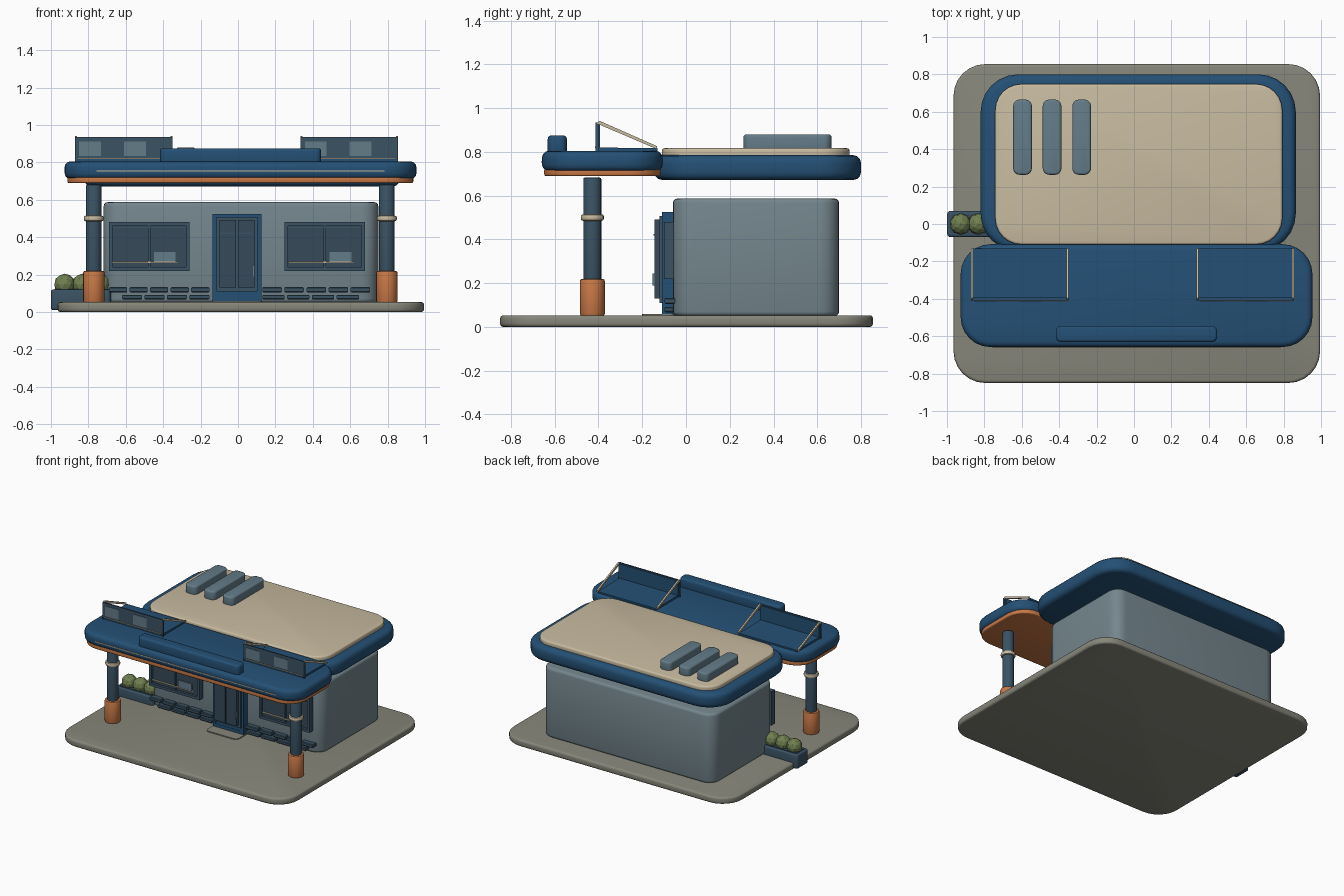
import bpy, bmesh, math

old = bpy.data.objects.get("Cube")
if old:
    bpy.data.objects.remove(old, do_unlink=True)


def material(name, code):
    def linear(v):
        return v / 12.92 if v < 0.04045 else ((v + 0.055) / 1.055) ** 2.4
    rgb = [linear(c / 255) for c in bytes.fromhex(code)] + [1]
    m = bpy.data.materials.new(name)
    m.use_nodes = True
    m.diffuse_color = rgb
    m.node_tree.nodes["Principled BSDF"].inputs["Base Color"].default_value = rgb
    return m


STONE = material("stone_grey", "86867A")
WALL = material("wall_grey", "74868D")
BLUE = material("deep_blue", "245075")
CREAM = material("warm_cream", "C8BBA0")
ORANGE = material("burnt_orange", "C87846")
SLATE = material("dark_slate", "3A5263")
GLASS = material("dark_glass", "364A5A")
METAL = material("pale_metal", "647C89")
LEAF = material("leaf_green", "6F7F50")


def finish(name, bm, mat, angle=35):
    bmesh.ops.recalc_face_normals(bm, faces=bm.faces)
    mesh = bpy.data.meshes.new(name)
    bm.to_mesh(mesh)
    bm.free()
    mesh.materials.append(mat)
    ob = bpy.data.objects.new(name, mesh)
    bpy.context.collection.objects.link(ob)
    if angle:
        bpy.ops.object.select_all(action="DESELECT")
        bpy.context.view_layer.objects.active = ob
        ob.select_set(True)
        bpy.ops.object.shade_smooth_by_angle(angle=math.radians(angle))
    return ob


def slab(name, x, y, z, mat, radius=0.0, edge=0.0, edge_steps=3):
    """Box between ranges, with rounded plan corners and softened rims."""
    bm = bmesh.new()
    bmesh.ops.create_cube(bm, size=1)
    for v in bm.verts:
        for i, (a, b) in enumerate((x, y, z)):
            v.co[i] = a if v.co[i] < 0 else b
    if radius:
        upright = [e for e in bm.edges if abs(e.verts[0].co.z - e.verts[1].co.z) > 1e-5]
        bmesh.ops.bevel(bm, geom=upright, offset=radius, segments=6,
                        profile=0.5, affect="EDGES")
    if edge:
        bm.normal_update()
        rims = [e for e in bm.edges
                if sum(abs(f.normal.z) > 0.9 for f in e.link_faces) == 1]
        bmesh.ops.bevel(bm, geom=rims, offset=edge, segments=edge_steps,
                        profile=0.5, affect="EDGES")
    return finish(name, bm, mat)


def round_post(name, x, y, z, radius, mat, edge):
    bm = bmesh.new()
    bmesh.ops.create_cone(bm, cap_ends=True, segments=20, radius1=radius,
                          radius2=radius, depth=z[1] - z[0])
    bmesh.ops.translate(bm, verts=bm.verts, vec=(x, y, sum(z) / 2))
    bm.normal_update()
    rims = [e for e in bm.edges
            if sum(abs(f.normal.z) > 0.9 for f in e.link_faces) == 1]
    bmesh.ops.bevel(bm, geom=rims, offset=edge, segments=2, profile=0.5, affect="EDGES")
    return finish(name, bm, mat)


def extrude_x(name, x, outline, mat, angle=35):
    """Side outline of (y, z) points pushed along x."""
    bm = bmesh.new()
    face = bm.faces.new([bm.verts.new((x[0], py, pz)) for py, pz in outline])
    new = bmesh.ops.extrude_face_region(bm, geom=[face])["geom"]
    bmesh.ops.translate(bm, vec=(x[1] - x[0], 0, 0),
                        verts=[g for g in new if isinstance(g, bmesh.types.BMVert)])
    return finish(name, bm, mat, angle)


# Ground, step and main building
slab("ground_slab", (-0.965, 0.995), (-0.85, 0.855), (0, 0.053), STONE, 0.17, 0.015)
slab("door_step", (-0.14, 0.13), (-0.2, -0.05), (0.045, 0.06), STONE, 0.03)
slab("building_walls", (-0.718, 0.75), (-0.06, 0.7), (0.05, 0.587), WALL, 0.09, 0.02)

# Main roof with pale top and vents
slab("main_roof", (-0.82, 0.865), (-0.145, 0.8), (0.672, 0.785), BLUE, 0.2, 0.035)
slab("roof_top", (-0.742, 0.793), (-0.11, 0.748), (0.77, 0.817), CREAM, 0.14, 0.012)
for i in range(3):
    cx = -0.596 + i * 0.158
    slab(f"roof_vent_{i + 1}", (cx - 0.05, cx + 0.05), (0.263, 0.665),
         (0.8, 0.88), METAL, 0.035, 0.012)

# Front canopy, trim, stripe and raised sign bar
slab("canopy", (-0.927, 0.954), (-0.658, -0.108), (0.712, 0.805), BLUE, 0.16, 0.03)
slab("canopy_trim", (-0.912, 0.937), (-0.648, -0.116), (0.69, 0.725), ORANGE, 0.15, 0.008)
slab("canopy_stripe", (-0.757, 0.783), (-0.662, -0.655), (0.751, 0.757), CREAM)
slab("sign_bar", (-0.418, 0.445), (-0.632, -0.545), (0.79, 0.875), BLUE, 0.03, 0.015)

# Roof boards: bent sheet, framed face, panes and end braces
SHEET = [(-0.405, 0.93), (-0.405, 0.805), (-0.13, 0.805),
         (-0.13, 0.817), (-0.393, 0.82), (-0.393, 0.93)]
BRACE = [(-0.408, 0.93), (-0.395, 0.942), (-0.132, 0.826), (-0.132, 0.812)]
for side, cx in (("right", -0.611), ("left", 0.595)):
    extrude_x(f"{side}_roof_board", (cx - 0.25, cx + 0.25), SHEET, BLUE)
    slab(f"{side}_board_face", (cx - 0.25, cx + 0.25), (-0.411, -0.404), (0.818, 0.935), SLATE)
    slab(f"{side}_board_line", (cx - 0.245, cx + 0.245), (-0.415, -0.409), (0.818, 0.824), CREAM)
    for k, px in enumerate((-0.18, 0.06)):
        slab(f"{side}_board_pane_{k + 1}", (cx + px - 0.058, cx + px + 0.058),
             (-0.414, -0.408), (0.835, 0.912), METAL)
    for k in (-1, 1):
        bx = cx + k * 0.255
        extrude_x(f"{side}_board_brace_{k + 2}", (bx - 0.006, bx + 0.006), BRACE, CREAM)
        slab(f"{side}_board_end_{k + 2}", (bx - 0.005, bx + 0.005),
             (-0.413, -0.4), (0.8, 0.935), SLATE)

# Columns
for side, cx in (("right", -0.771), ("left", 0.796)):
    round_post(f"{side}_column", cx, -0.428, (0.05, 0.682), 0.041, SLATE, 0.006)
    round_post(f"{side}_column_foot", cx, -0.428, (0.05, 0.22), 0.057, ORANGE, 0.01)
    round_post(f"{side}_column_ring", cx, -0.428, (0.485, 0.515), 0.053, CREAM, 0.01)


def frame(name, x, z, y, bar, mat):
    """Four bars round an opening."""
    slab(name + "_bottom", x, y, (z[0], z[0] + bar), mat)
    slab(name + "_top", x, y, (z[1] - bar, z[1]), mat)
    slab(name + "_side_a", (x[0], x[0] + bar), y, z, mat)
    slab(name + "_side_b", (x[1] - bar, x[1]), y, z, mat)


# Windows
for side, cx in (("right", -0.475), ("left", 0.464)):
    x = (cx - 0.216, cx + 0.216)
    frame(f"{side}_window_frame", x, (0.22, 0.48), (-0.1, -0.055), 0.02, SLATE)
    slab(f"{side}_window_glass", x, (-0.082, -0.055), (0.225, 0.475), GLASS)
    slab(f"{side}_window_mullion", (cx - 0.006, cx + 0.006), (-0.092, -0.07), (0.23, 0.47), SLATE)
    slab(f"{side}_window_rail", x, (-0.09, -0.07), (0.448, 0.454), SLATE)
    slab(f"{side}_window_sill", (cx - 0.195, cx + 0.155), (-0.094, -0.07), (0.262, 0.269), CREAM)
    slab(f"{side}_window_card", (cx + 0.025, cx + 0.142), (-0.09, -0.07), (0.269, 0.322), METAL)

# Double door
frame("door_frame", (-0.136, 0.125), (0.06, 0.525), (-0.11, -0.055), 0.022, BLUE)
slab("door_kick_plate", (-0.125, 0.115), (-0.108, -0.055), (0.06, 0.115), BLUE)
slab("door_panel", (-0.116, 0.105), (-0.122, -0.055), (0.11, 0.508), SLATE)
for k, x in enumerate(((-0.098, -0.01), (0, 0.088))):
    slab(f"door_leaf_{k + 1}", x, (-0.145, -0.12), (0.13, 0.492), GLASS)
    slab(f"door_leaf_rail_{k + 1}", x, (-0.149, -0.14), (0.418, 0.425), SLATE)
slab("door_handle", (0.079, 0.087), (-0.152, -0.14), (0.19, 0.245), METAL)

# Brick courses on both sides of the door
COURSES = (((0.105, 0.133), -0.69, 0.72), ((0.067, 0.092), -0.62, 0.66))
for row, (z, start, stop) in enumerate(COURSES):
    for side, a, b in (("right", start, -0.14), ("left", 0.13, stop)):
        step = (b - a) / (5 - row)
        for i in range(5 - row):
            slab(f"{side}_brick_{row + 1}_{i + 1}", (a + i * step, a + (i + 1) * step - 0.013),
                 (-0.098, -0.05), z, SLATE, 0.0, 0.005, 1)

# Planter with bushes
slab("planter_box", (-1.0, -0.68), (-0.07, 0.07), (0.01, 0.12), SLATE, 0.02, 0.012)
slab("planter_soil", (-0.98, -0.7), (-0.052, 0.052), (0.11, 0.124), GLASS, 0.015)
for i in range(3):
    bm = bmesh.new()
    bmesh.ops.create_icosphere(bm, subdivisions=2, radius=0.057)
    bmesh.ops.translate(bm, verts=bm.verts, vec=(-0.927 + i * 0.095, 0, 0.148))
    finish(f"bush_{i + 1}", bm, LEAF, 0)
